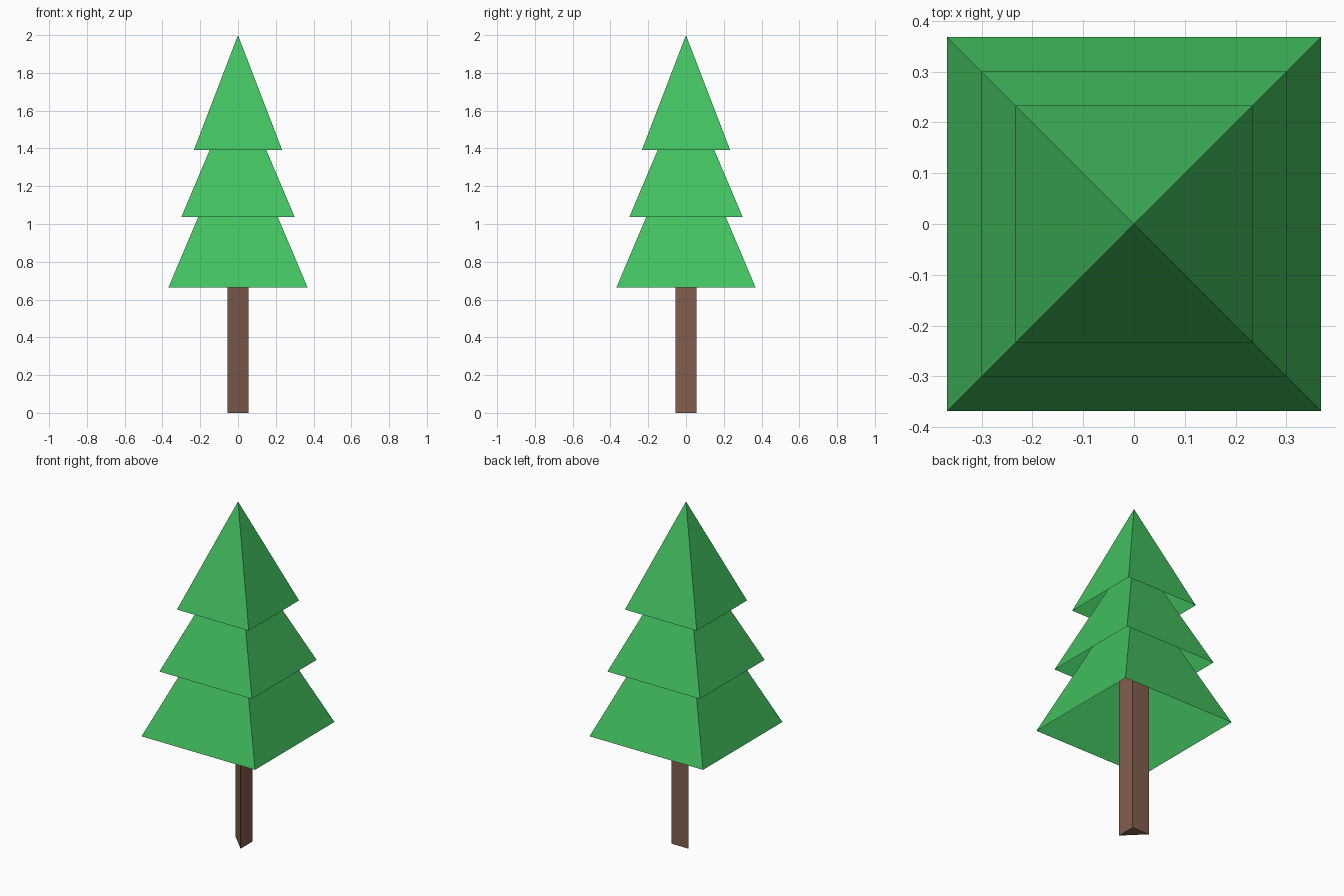
import bpy
import bmesh

if "Cube" in bpy.data.objects:
    bpy.data.objects.remove(bpy.data.objects["Cube"])


def material(name, rgb):
    m = bpy.data.materials.new(name)
    m.diffuse_color = (*rgb, 1.0)
    m.use_nodes = True
    m.node_tree.nodes["Principled BSDF"].inputs["Base Color"].default_value = m.diffuse_color
    return m


LEAF = material("leaf green", (0.056, 0.53, 0.117))
BARK = material("bark brown", (0.225, 0.113, 0.074))


def finish(name, bm, mat):
    me = bpy.data.meshes.new(name)
    bm.to_mesh(me)
    bm.free()
    me.materials.append(mat)
    ob = bpy.data.objects.new(name, me)
    bpy.context.collection.objects.link(ob)
    return ob


def pyramid(name, half, z_base, z_tip):
    """Four-sided foliage tier, open underneath."""
    bm = bmesh.new()
    ring = [bm.verts.new((sx * half, sy * half, z_base))
            for sx, sy in ((-1, -1), (1, -1), (1, 1), (-1, 1))]
    tip = bm.verts.new((0, 0, z_tip))
    for i in range(4):
        bm.faces.new((ring[i], ring[(i + 1) % 4], tip))
    return finish(name, bm, LEAF)


def prism(name, outline, z0, z1):
    """Closed vertical prism over a counter-clockwise outline."""
    bm = bmesh.new()
    low = [bm.verts.new((x, y, z0)) for x, y in outline]
    high = [bm.verts.new((x, y, z1)) for x, y in outline]
    n = len(outline)
    bm.faces.new(low[::-1])
    bm.faces.new(high)
    for i in range(n):
        j = (i + 1) % n
        bm.faces.new((low[i], low[j], high[j], high[i]))
    return finish(name, bm, BARK)


# Foliage tiers
pyramid("lower_foliage", 0.368, 0.665, 1.535)
pyramid("middle_foliage", 0.300, 1.037, 1.745)
pyramid("upper_foliage", 0.233, 1.393, 2.0)

# Three-sided trunk: right angle at the back right
c = 0.056
prism("trunk", [(c, -c), (c, c), (-c, c)], 0.0, 1.0)
